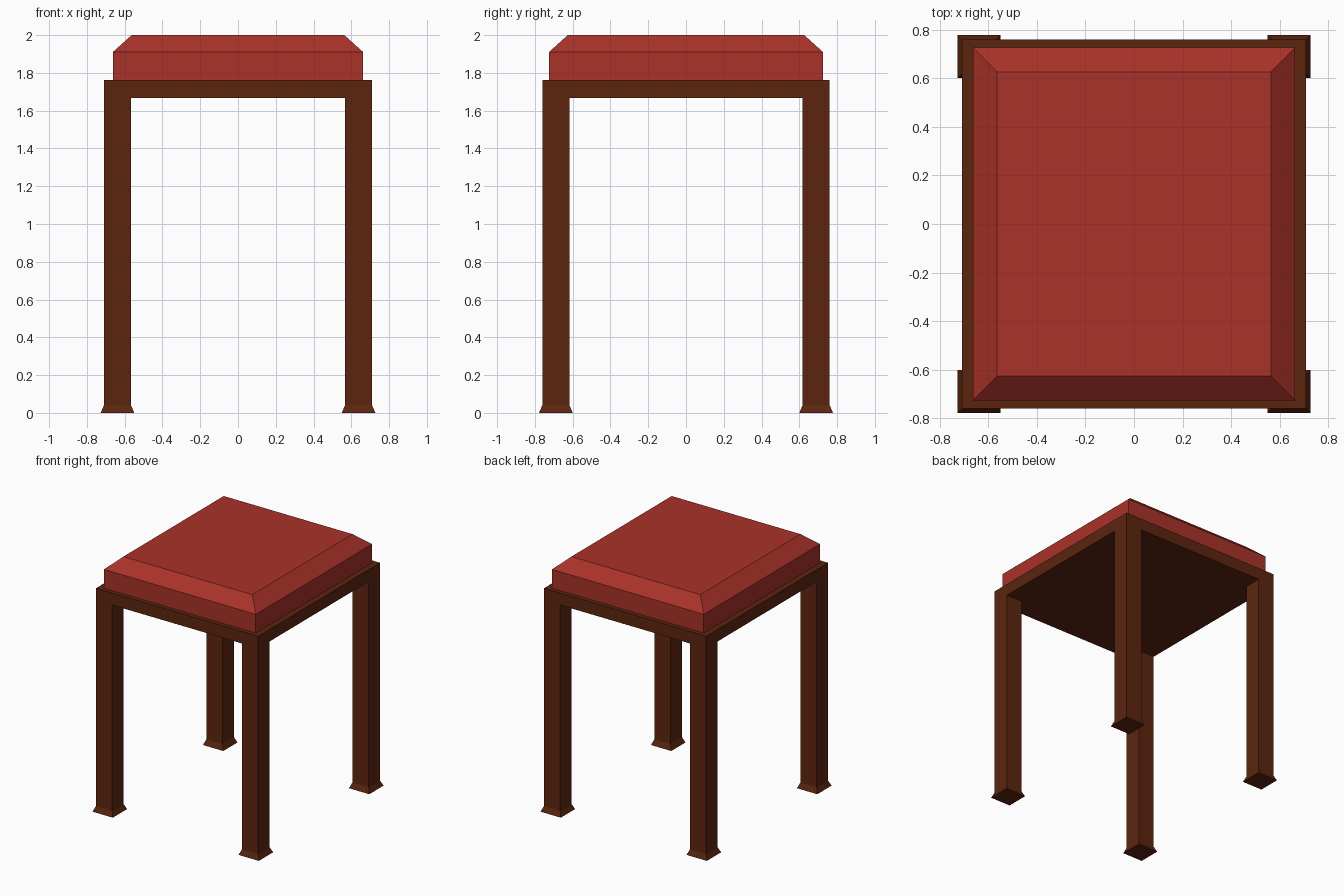
import bpy, bmesh
from mathutils import Vector

if "Cube" in bpy.data.objects:
    bpy.data.objects.remove(bpy.data.objects["Cube"])


def material(name, rgb):
    m = bpy.data.materials.new(name)
    m.diffuse_color = (*rgb, 1)
    m.use_nodes = True
    m.node_tree.nodes["Principled BSDF"].inputs["Base Color"].default_value = m.diffuse_color
    return m


def finish(bm, name, mat):
    bmesh.ops.recalc_face_normals(bm, faces=bm.faces)
    mesh = bpy.data.meshes.new(name)
    bm.to_mesh(mesh)
    bm.free()
    mesh.materials.append(mat)
    obj = bpy.data.objects.new(name, mesh)
    bpy.context.collection.objects.link(obj)


wood = material("dark brown wood", (0.107, 0.0185, 0.0048))
fabric = material("red upholstery", (0.402, 0.032, 0.022))

# Wooden frame: 3 x 3 slab whose corner cells are extruded down into legs
HX, HY, LEG, FLARE = 0.709, 0.76, 0.142, 0.018
Z_TOP, Z_UNDER, Z_ANKLE = 1.762, 1.667, 0.042
xs = (-HX, -HX + LEG, HX - LEG, HX)
ys = (-HY, -HY + LEG, HY - LEG, HY)
bm = bmesh.new()
grid = [[bm.verts.new((x, y, Z_UNDER)) for y in ys] for x in xs]
cells = {}
for i in range(3):
    for j in range(3):
        cells[i, j] = bm.faces.new((grid[i][j], grid[i][j + 1],
                                    grid[i + 1][j + 1], grid[i + 1][j]))
corners = [cells[i, j] for i in (0, 2) for j in (0, 2)]
top = bmesh.ops.extrude_face_region(bm, geom=list(bm.faces), use_keep_orig=True)
for v in top["geom"]:
    if isinstance(v, bmesh.types.BMVert):
        v.co.z = Z_TOP

# Legs, then flared feet
for z, scale in ((Z_ANKLE, 1), (0, 1 + 2 * FLARE / LEG)):
    corners = bmesh.ops.extrude_discrete_faces(bm, faces=corners)["faces"]
    for f in corners:
        c = f.calc_center_median()
        for v in f.verts:
            v.co = c + (v.co - c) * scale
            v.co.z = z
finish(bm, "wooden_frame_with_legs", wood)

# Cushion: box with a sloped border around the flat top
bm = bmesh.new()
rings = [[bm.verts.new(Vector((sx * hx, sy * hy, z)))
          for sx, sy in ((-1, -1), (1, -1), (1, 1), (-1, 1))]
         for hx, hy, z in ((0.663, 0.726, Z_TOP), (0.663, 0.726, 1.91),
                           (0.563, 0.626, 2.0))]
bm.faces.new(rings[0])
bm.faces.new(rings[2])
for a, b in zip(rings, rings[1:]):
    for k in range(4):
        n = (k + 1) % 4
        bm.faces.new((a[k], a[n], b[n], b[k]))
finish(bm, "seat_cushion", fabric)
